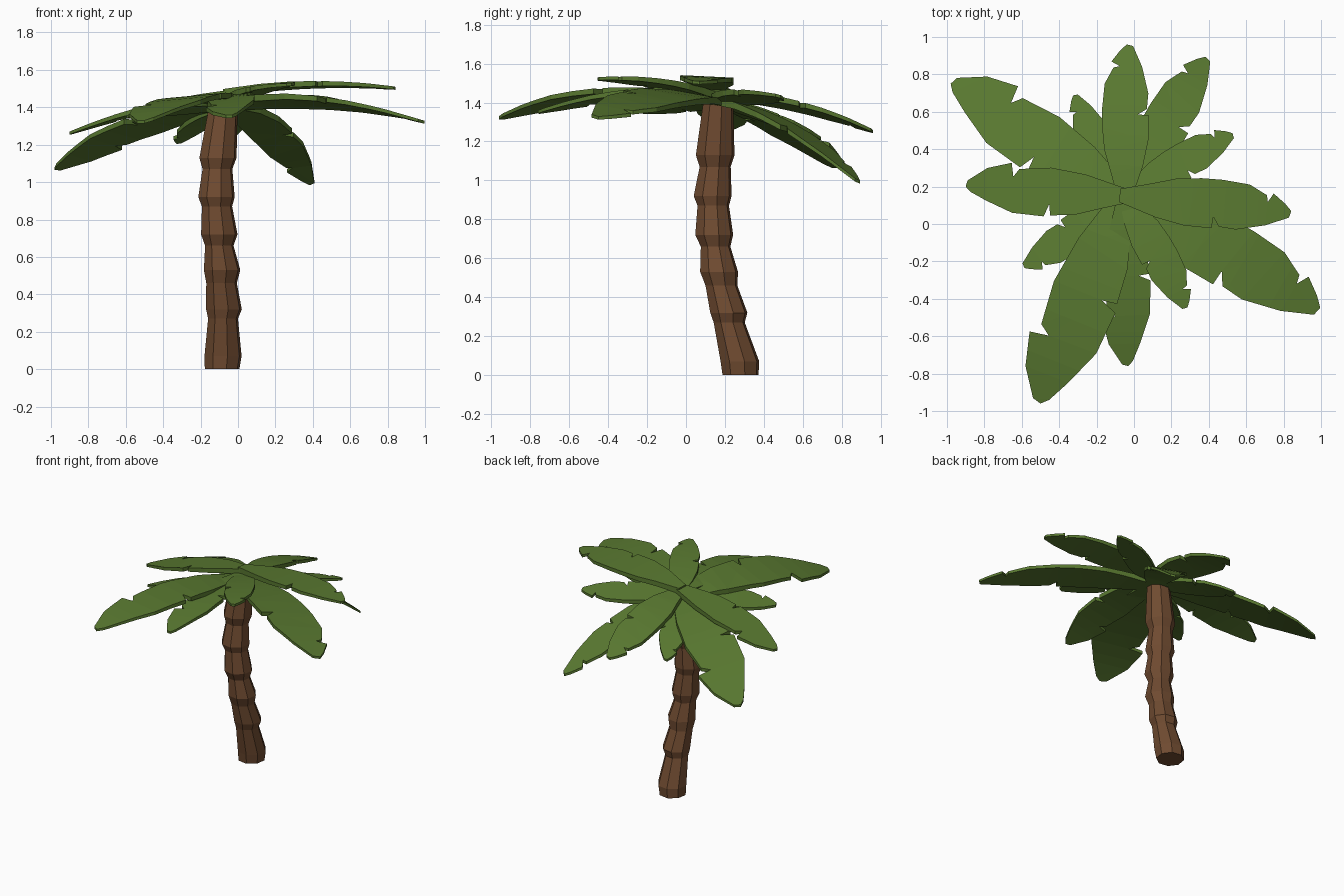
import bpy, bmesh
from math import cos, sin, pi
from mathutils import Vector

if "Cube" in bpy.data.objects:
    bpy.data.objects.remove(bpy.data.objects["Cube"])


def material(name, rgb):
    m = bpy.data.materials.new(name)
    m.diffuse_color = (*rgb, 1)
    m.use_nodes = True
    m.node_tree.nodes["Principled BSDF"].inputs["Base Color"].default_value = m.diffuse_color
    return m


bark = material("bark", (0.16, 0.07, 0.03))
green = material("leaf_green", (0.10, 0.19, 0.03))


def finish(bm, name, mat):
    bmesh.ops.recalc_face_normals(bm, faces=bm.faces)
    me = bpy.data.meshes.new(name)
    bm.to_mesh(me)
    bm.free()
    me.materials.append(mat)
    ob = bpy.data.objects.new(name, me)
    bpy.context.collection.objects.link(ob)


# Trunk: eight-sided rings (x, y, z, radius), stacked flaring segments
rings = [(-.085, .28, 0, .095), (-.08, .277, .07, .102), (-.08, .222, .27, .082),
         (-.075, .22, .32, .098), (-.088, .182, .46, .084), (-.085, .17, .53, .1),
         (-.1, .152, .66, .078), (-.1, .145, .72, .1), (-.112, .14, .87, .083),
         (-.115, .137, .92, .1), (-.11, .15, 1.07, .082), (-.107, .15, 1.13, .102),
         (-.08, .165, 1.39, .08)]
N = 8
bm = bmesh.new()
loops = [[bm.verts.new((x + r * cos(2 * pi * (i + .3) / N), y + r * sin(2 * pi * (i + .3) / N), z))
          for i in range(N)] for x, y, z, r in rings]
for a, b in zip(loops, loops[1:]):
    for i in range(N):
        j = (i + 1) % N
        bm.faces.new((a[i], a[j], b[j], b[i]))
bm.faces.new(loops[0])
bm.faces.new(loops[-1])
finish(bm, "trunk", bark)

# Two torn-leaf outlines: (along, across) as fractions of leaf length
notch_tip = [(-.03, .04), (.15, .09), (.3, .135), (.45, .152), (.575, .155), (.738, .143),
             (.846, .09), (.855, .05), (.885, .104), (.96, .05), (1, .01), (.99, -.03),
             (.854, -.09), (.68, -.133), (.577, -.126), (.54, -.07), (.536, -.14),
             (.37, -.14), (.2, -.11), (-.03, -.04)]
notch_mid = [(-.03, .04), (.15, .09), (.3, .135), (.46, .15), (.47, .08), (.5, .158),
             (.7, .147), (.867, .08), (.97, .03), (1, 0), (.99, -.04), (.87, -.125),
             (.72, -.166), (.705, -.08), (.67, -.13), (.47, -.15), (.25, -.12), (-.03, -.04)]

CENTRE = Vector((-.05, .15))


def leaf(name, tip, tip_z, z0, tilt, outline, width=1):
    """Flat torn leaf, lying in a tilted crown plane and drooping to its tip."""
    axis = Vector(tip) - CENTRE
    side = Vector((-axis.y, axis.x)) * width
    droop = z0 + axis.dot(tilt) - tip_z
    bm = bmesh.new()
    bm.faces.new([bm.verts.new((u, v, 0)) for u, v in outline])
    bmesh.ops.triangulate(bm, faces=bm.faces[:])
    for cut in (.2, .4, .6, .8):
        bmesh.ops.bisect_plane(bm, geom=bm.verts[:] + bm.edges[:] + bm.faces[:],
                               plane_co=(cut, 0, 0), plane_no=(1, 0, 0))
    ext = bmesh.ops.extrude_face_region(bm, geom=bm.faces[:], use_keep_orig=True)
    for v in ext["geom"]:
        if isinstance(v, bmesh.types.BMVert):
            v.co.z = -1
    for v in bm.verts:
        u, w, low = v.co
        d = axis * u + side * w
        z = z0 + d.dot(tilt) - droop * u * u + low * .04 * (1 - .6 * u)
        v.co = (CENTRE.x + d.x, CENTRE.y + d.y, z)
    finish(bm, name, green)


# Lower crown of four long leaves
T = Vector((.015, -.19))
leaf("long_leaf_back_left", (-.98, .75), 1.08, 1.43, T, notch_mid)
leaf("long_leaf_back_right", (.39, .89), 1.0, 1.43, T, notch_tip)
leaf("long_leaf_front_right", (.99, -.46), 1.33, 1.43, T, notch_tip)
leaf("long_leaf_front_left", (-.5, -.96), 1.33, 1.43, T, notch_mid)

# Upper crown of four medium leaves
T = Vector((.138, -.06))
leaf("medium_leaf_left", (-.9, .2), 1.27, 1.49, T, notch_mid)
leaf("medium_leaf_back", (-.03, .96), 1.26, 1.46, T, notch_tip, 1.05)
leaf("medium_leaf_right", (.84, .06), 1.51, 1.50, T, notch_tip)
leaf("medium_leaf_front", (-.03, -.76), 1.36, 1.46, T, notch_mid, .9)

# Four short leaves filling the gaps
T = Vector((.181, -.176))
leaf("short_leaf_right", (.53, .48), 1.44, 1.43, T, notch_tip)
leaf("short_leaf_back", (-.32, .69), 1.22, 1.43, T, notch_tip)
leaf("short_leaf_left", (-.59, -.23), 1.36, 1.43, T, notch_tip)
leaf("short_leaf_front", (.28, -.45), 1.53, 1.45, T, notch_tip)
